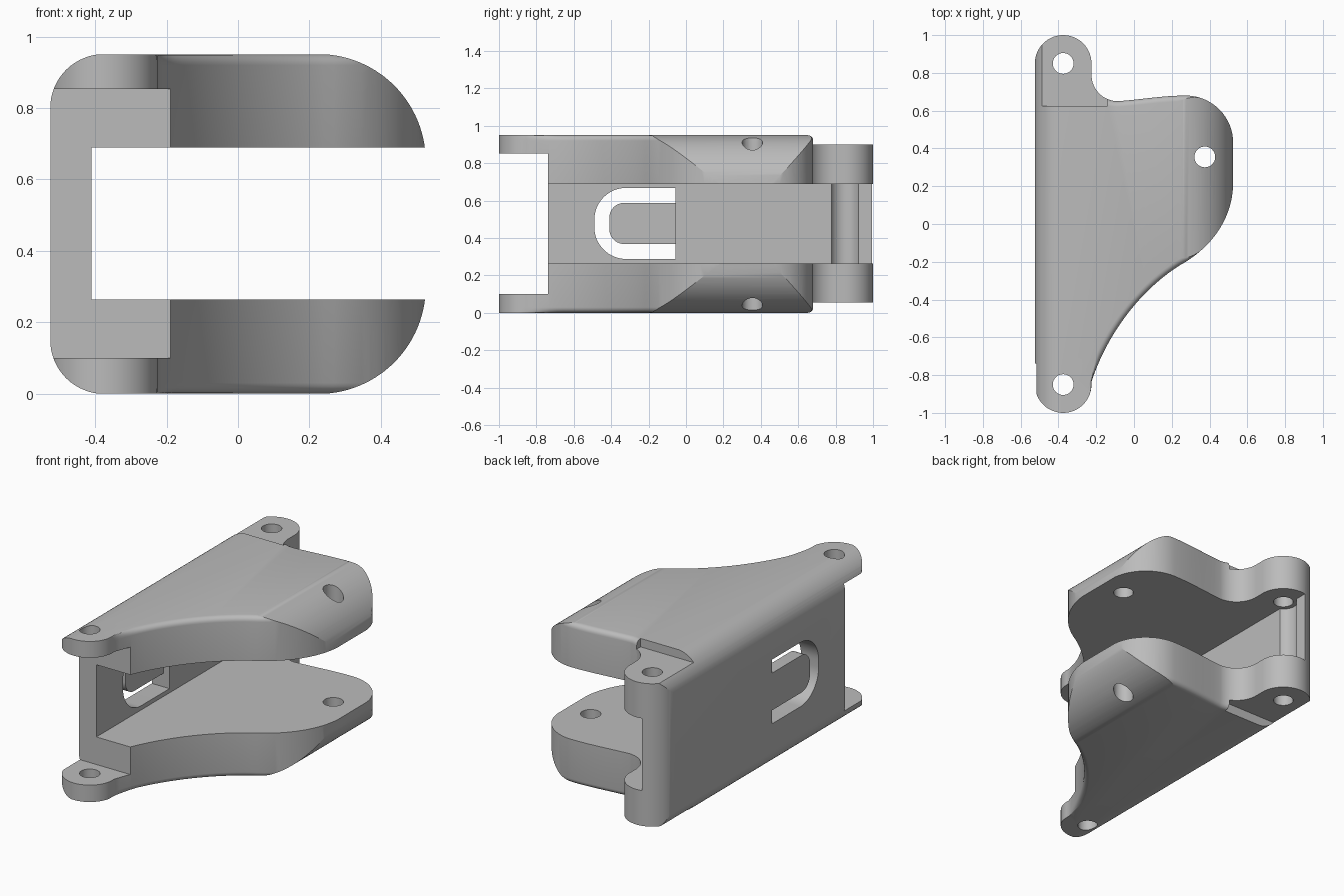
import bpy, bmesh, math
from mathutils import Vector

if "Cube" in bpy.data.objects:
    bpy.data.objects.remove(bpy.data.objects["Cube"])

H = 0.95          # overall height
MID = H / 2
PX = -0.375       # hinge pin axis

grey = bpy.data.materials.new("plain grey")
grey.diffuse_color = (0.5, 0.5, 0.5, 1)
grey.use_nodes = True
grey.node_tree.nodes["Principled BSDF"].inputs["Base Color"].default_value = grey.diffuse_color


def arc(cx, cy, r, a0, a1, n=16):
    return [(cx + r * math.cos(math.radians(a0 + (a1 - a0) * i / n)),
             cy + r * math.sin(math.radians(a0 + (a1 - a0) * i / n))) for i in range(n + 1)]


def bezier(p0, p1, p2, p3, n=20):
    pts = []
    for i in range(1, n):
        t, s = i / n, 1 - i / n
        pts.append(tuple(s**3 * a + 3 * s * s * t * b + 3 * s * t * t * c + t**3 * d
                         for a, b, c, d in zip(p0, p1, p2, p3)))
    return pts


def rings_mesh(name, rings):
    """Skin a stack of equal closed loops and cap both ends."""
    bm = bmesh.new()
    loops = [[bm.verts.new(p) for p in ring] for ring in rings]
    n = len(loops[0])
    for a, b in zip(loops, loops[1:]):
        for i in range(n):
            j = (i + 1) % n
            bm.faces.new((a[i], a[j], b[j], b[i]))
    bm.faces.new(loops[0][::-1])
    bm.faces.new(loops[-1])
    bmesh.ops.recalc_face_normals(bm, faces=bm.faces)
    me = bpy.data.meshes.new(name)
    bm.to_mesh(me)
    bm.free()
    ob = bpy.data.objects.new(name, me)
    bpy.context.collection.objects.link(ob)
    me.materials.append(grey)
    return ob


def prism(name, pts, axis, lo, hi):
    place = {"x": lambda a, b, c: (c, a, b), "y": lambda a, b, c: (a, c, b),
             "z": lambda a, b, c: (a, b, c)}[axis]
    return rings_mesh(name, [[place(a, b, c) for a, b in pts] for c in (lo, hi)])


def rect(a0, a1, b0, b1):
    return [(a0, b0), (a1, b0), (a1, b1), (a0, b1)]


def combine(target, tool, op="DIFFERENCE"):
    bpy.context.view_layer.objects.active = target
    m = target.modifiers.new(op, "BOOLEAN")
    m.operation, m.object, m.solver = op, tool, "EXACT"
    bpy.ops.object.modifier_apply(modifier=m.name)
    bpy.data.objects.remove(tool)


# plan outline, counter-clockwise
outline = arc(PX, -0.85, 0.15, 180, 365, 28)
outline += bezier(outline[-1], (-0.15, -0.60), (0.02, -0.36), (0.24, -0.22))
outline += [(0.24, -0.22)]
outline += bezier((0.24, -0.22), (0.44, -0.11), (0.525, 0.06), (0.525, 0.22))
outline += [(0.525, 0.22)] + arc(0.275, 0.43, 0.25, 0, 90)
outline += bezier((0.275, 0.68), (0.15, 0.68), (0.05, 0.66), (-0.085, 0.65), 8)
outline += arc(-0.085, 0.79, 0.14, 270, 180)
outline += arc(PX, 0.85, 0.15, 0, 180, 28)


def shrink(pts, d):
    """Move the outline inward, except along the back wall and front lug."""
    out = []
    for i, p in enumerate(pts):
        t = Vector(pts[(i + 1) % len(pts)]) - Vector(pts[i - 1])
        nrm = Vector((-t.y, t.x)).normalized()
        k = 0 if p[0] < -0.23 else min(1, (p[0] + 0.23) / 0.06)
        out.append((p[0] + nrm.x * d * k, p[1] + nrm.y * d * k))
    return out


# body with rounded upper and lower rims
R = 0.03
steps = [math.radians(a) for a in (0, 18, 36, 54, 72, 90)]
levels = [(R * (1 - math.sin(a)), R * (1 - math.cos(a))) for a in steps[::-1]]
levels += [(H - z, d) for z, d in levels[::-1]]
body = rings_mesh("hinge_bracket",
                  [[(x, y, z) for x, y in shrink(outline, d)] for z, d in levels])

# rounded front section
e = 0.001
section = arc(0.225, 0.3, 0.3 + e, -90, 0, 28) + arc(0.225, H - 0.3, 0.3 + e, 0, 90, 28)
section += arc(PX, H - 0.15, 0.15 + e, 90, 180) + arc(PX, 0.15, 0.15 + e, 180, 270)
combine(body, prism("section", section, "y", -1.2, 1.2), "INTERSECT")

# open channel between the two arms
combine(body, prism("channel", rect(-0.41, 1, 0.263, 0.69), "y", -1.2, 1.2))
# clearance between the front lugs
combine(body, prism("front_gap", rect(-1.2, -0.738, 0.10, 0.853), "x", -1, 1))
# lowered outer faces on the rear lug
for lo, hi in ((0.9, 1.1), (-0.1, 0.055)):
    combine(body, prism("rear_step", rect(-1, -0.14, 0.625, 1.2), "z", lo, hi))
# groove around the rear pin
combine(body, prism("pin_groove", arc(PX, 0.85, 0.08, 0, 348.75, 31), "z", 0.263, 0.69))
# pin holes and arm holes
for x, y in ((PX, -0.85), (PX, 0.85), (0.375, 0.355)):
    combine(body, prism("hole", arc(x, y, 0.055, 0, 348.75, 31), "z", -0.2, 1.2))


def u_shape(y0, y1, z0, z1, r):
    return ([(y1, z1)] + arc(y0 + r, z1 - r, r, 90, 180) + arc(y0 + r, z0 + r, r, 180, 270)
            + [(y1, z0)])


# window in the back wall with a thin spring tongue
combine(body, prism("window", u_shape(-0.49, -0.055, 0.288, 0.668, 0.17), "x", -0.7, -0.3))
tongue = prism("tongue", u_shape(-0.41, -0.03, 0.368, 0.588, 0.08), "x", -0.525, -0.45)
combine(body, tongue, "UNION")

# smooth curves, crisp edges
for o in bpy.context.selected_objects:
    o.select_set(False)
body.select_set(True)
bpy.context.view_layer.objects.active = body
bpy.ops.object.shade_smooth_by_angle(angle=math.radians(25))
